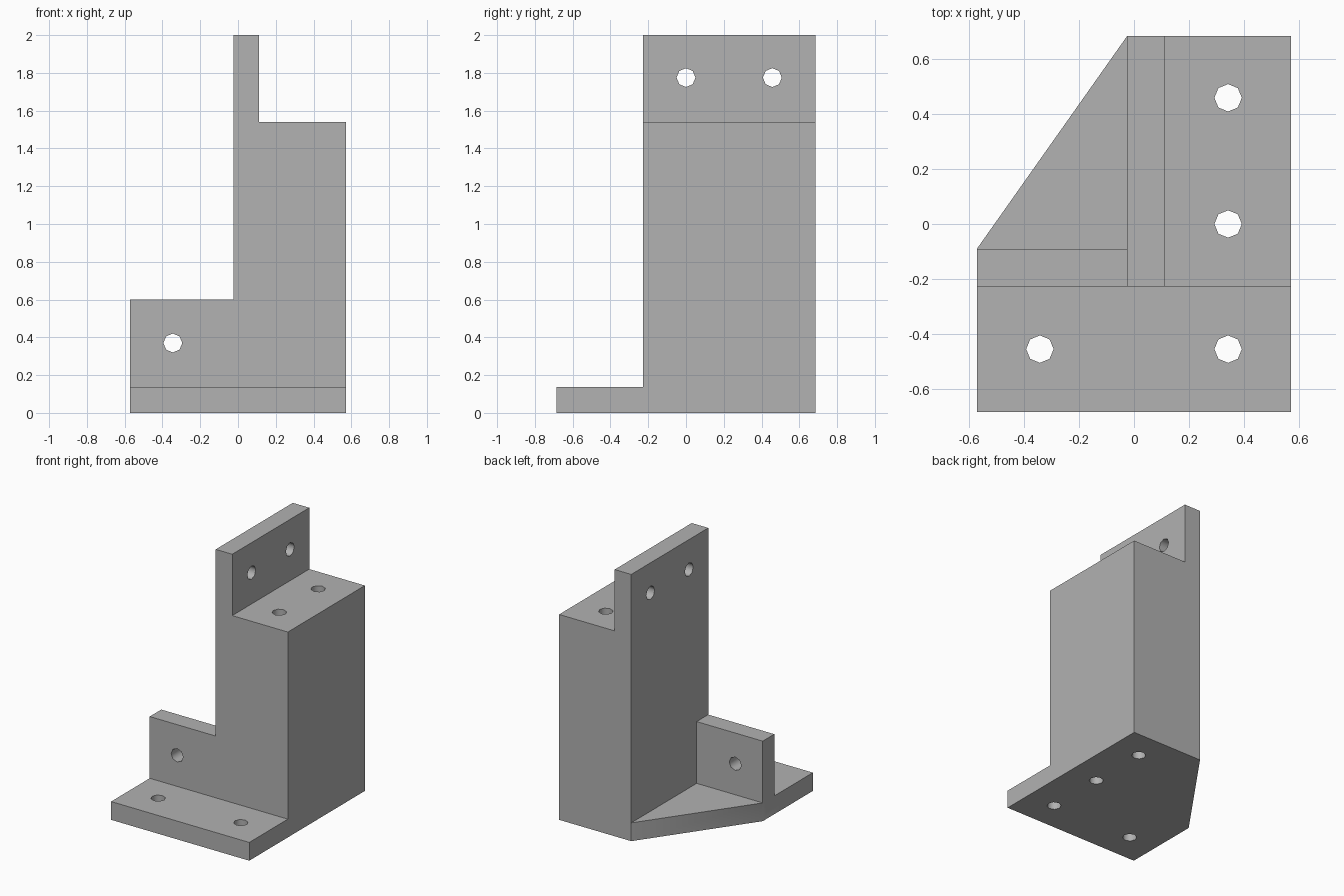
import bpy
import bmesh
import math
from mathutils import Matrix, Vector

cube = bpy.data.objects.get("Cube")
if cube:
    bpy.data.objects.remove(cube, do_unlink=True)

# Overall extents and shared levels
X, Y = 0.573, 0.685
FRONT = -0.228          # front face of column and side tab
WALL = -0.025           # right face of column
T = 0.137               # plate thickness
HOLE_R = 0.05

grey = bpy.data.materials.new("plain grey")
grey.use_nodes = True
grey.diffuse_color = (0.445, 0.445, 0.445, 1)
grey.node_tree.nodes["Principled BSDF"].inputs["Base Color"].default_value = grey.diffuse_color


def add_object(name, bm):
    bmesh.ops.recalc_face_normals(bm, faces=bm.faces)
    mesh = bpy.data.meshes.new(name)
    bm.to_mesh(mesh)
    bm.free()
    mesh.materials.append(grey)
    obj = bpy.data.objects.new(name, mesh)
    bpy.context.collection.objects.link(obj)
    return obj


def prism(name, points, direction):
    """Extrude a closed outline along a direction."""
    bm = bmesh.new()
    face = bm.faces.new([bm.verts.new(p) for p in points])
    out = bmesh.ops.extrude_face_region(bm, geom=[face])
    verts = [v for v in out["geom"] if isinstance(v, bmesh.types.BMVert)]
    bmesh.ops.translate(bm, vec=Vector(direction), verts=verts)
    return add_object(name, bm)


def drill(name, centre, length, axis):
    """Eight-sided cutter along an axis."""
    bm = bmesh.new()
    turn = Vector(axis).to_track_quat("Z", "Y").to_matrix().to_4x4()
    bmesh.ops.create_cone(bm, cap_ends=True, segments=8, radius1=HOLE_R,
                          radius2=HOLE_R, depth=length,
                          matrix=Matrix.Translation(centre) @ turn)
    obj = add_object(name, bm)
    obj.hide_render = True
    return obj


def combine(target, other, operation):
    mod = target.modifiers.new(operation.title(), "BOOLEAN")
    mod.operation = operation
    mod.solver = "EXACT"
    mod.object = other
    bpy.context.view_layer.update()
    graph = bpy.context.evaluated_depsgraph_get()
    result = bpy.data.meshes.new_from_object(target.evaluated_get(graph))
    target.modifiers.clear()
    target.data = result
    bpy.data.objects.remove(other, do_unlink=True)


# Base plate with one chamfered back corner
outline = [(-X, -Y), (X, -Y), (X, Y), (WALL, Y), (-X, FRONT + T)]
bracket = prism("mounting_bracket", [(x, y, 0) for x, y in outline], (0, 0, T))

# Column rising into a thin upright plate
profile = [(WALL, 0), (X, 0), (X, 1.54), (WALL + T, 1.54), (WALL + T, 2), (WALL, 2)]
column = prism("column", [(x, FRONT, z) for x, z in profile], (0, Y - FRONT, 0))
combine(bracket, column, "UNION")

# Side tab, let into the column so the front is flush
tab_outline = [(-X, 0), (0.2, 0), (0.2, 0.6), (-X, 0.6)]
tab = prism("side_tab", [(x, FRONT, z) for x, z in tab_outline], (0, T, 0))
combine(bracket, tab, "UNION")

# Vertical bolt holes through base and column
for x, y in [(-0.343, -0.456), (0.343, -0.456), (0.343, 0), (0.343, 0.46)]:
    combine(bracket, drill("bolt_cutter", (x, y, 1), 3, (0, 0, 1)), "DIFFERENCE")

# Cross holes in the upright plate and the side tab
for y in (0, 0.457):
    combine(bracket, drill("plate_cutter", (0, y, 1.775), 1, (1, 0, 0)), "DIFFERENCE")
combine(bracket, drill("tab_cutter", (-0.345, -0.16, 0.37), 0.6, (0, 1, 0)), "DIFFERENCE")

# Merge coplanar faces left by the unions
bm = bmesh.new()
bm.from_mesh(bracket.data)
bmesh.ops.remove_doubles(bm, verts=bm.verts, dist=0.0001)
bmesh.ops.dissolve_limit(bm, angle_limit=math.radians(1), verts=bm.verts, edges=bm.edges)
bm.to_mesh(bracket.data)
bm.free()

# Smooth only the hole walls
bpy.ops.object.select_all(action="DESELECT")
bracket.select_set(True)
bpy.context.view_layer.objects.active = bracket
bpy.ops.object.shade_smooth_by_angle(angle=math.radians(50))
